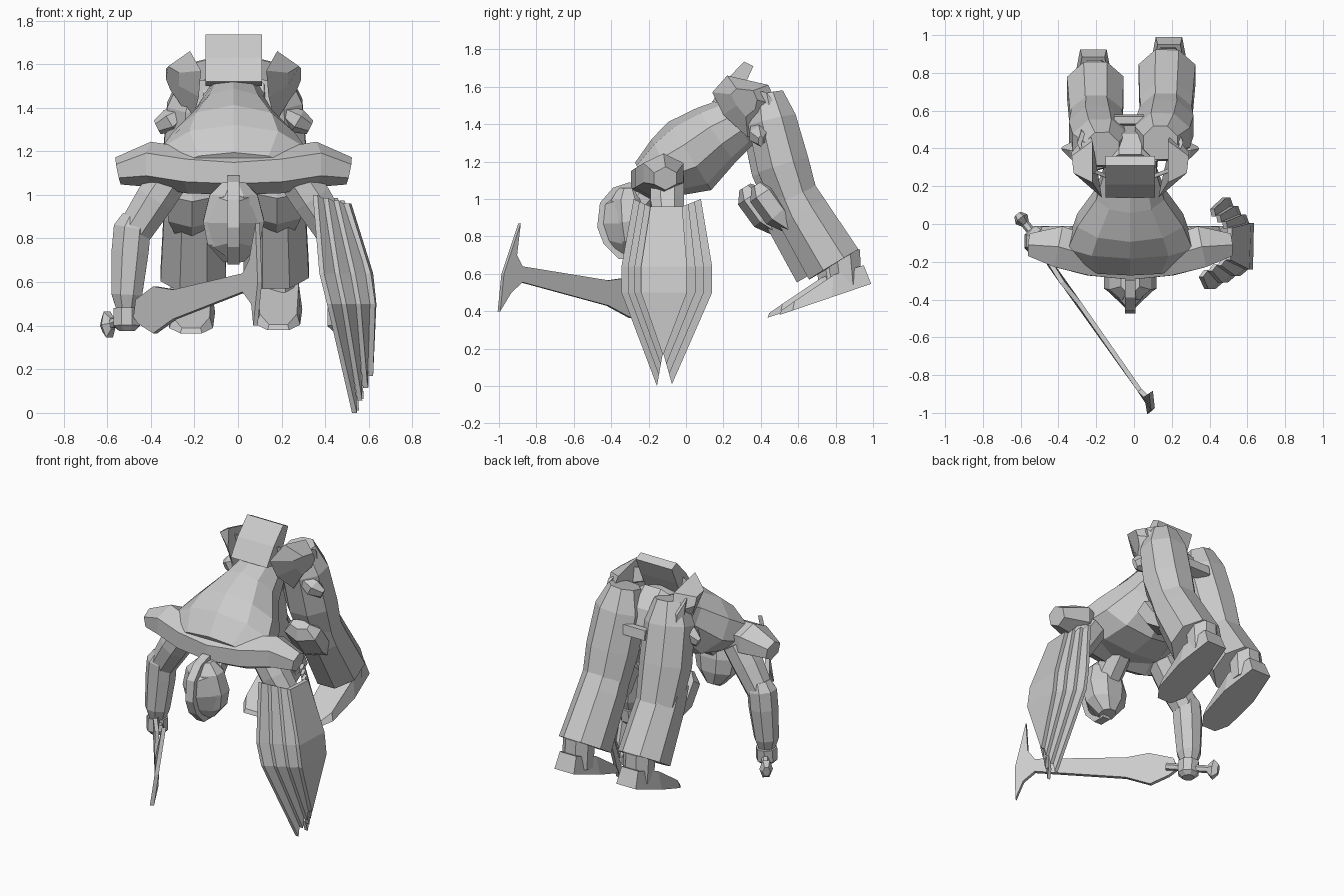
import bpy, bmesh, math
from mathutils import Vector as V

X, Y, Z = V((1, 0, 0)), V((0, 1, 0)), V((0, 0, 1))


def build(name, verts, faces):
    bm = bmesh.new()
    vs = [bm.verts.new(v) for v in verts]
    for f in faces:
        bm.faces.new([vs[i] for i in f])
    bmesh.ops.remove_doubles(bm, verts=bm.verts[:], dist=0.0005)
    bmesh.ops.recalc_face_normals(bm, faces=bm.faces[:])
    me = bpy.data.meshes.new(name)
    bm.to_mesh(me)
    bm.free()
    ob = bpy.data.objects.new(name, me)
    bpy.context.collection.objects.link(ob)
    return ob


def loft(name, rings, n=8, ref=X):
    """Rings are (x, y, z, radius along ref, radius across)."""
    c = [V(r[:3]) for r in rings]
    verts, faces, k = [], [], len(rings)
    g = 1 / math.cos(math.pi / n)
    for i, r in enumerate(rings):
        t = (c[min(i + 1, k - 1)] - c[max(i - 1, 0)]).normalized()
        u = (ref - t * ref.dot(t)).normalized()
        v = t.cross(u)
        for j in range(n):
            a = 2 * math.pi * (j + .5) / n
            verts.append(c[i] + u * r[3] * g * math.cos(a) + v * r[4] * g * math.sin(a))
    for i in range(k - 1):
        for j in range(n):
            j2 = (j + 1) % n
            faces.append((i*n + j, i*n + j2, i*n + n + j2, i*n + n + j))
    faces += [tuple(range(n)), tuple(range((k - 1) * n, k * n))]
    return build(name, verts, faces)


def dome(name, rim, inner):
    """Closed solid between an outer outline and a matching inner outline."""
    n = len(rim)
    faces = [tuple(range(n)), tuple(range(n, 2 * n))]
    faces += [(j, (j + 1) % n, n + (j + 1) % n, n + j) for j in range(n)]
    return build(name, [V(p) for p in rim + inner], faces)


def plate(name, pts, off):
    off = V(off) / 2
    return dome(name, [V(p) - off for p in pts], [V(p) + off for p in pts])


def strip(name, a, b, off):
    k = len(a)
    off = V(off)
    verts = a + b + [p + off for p in a] + [p + off for p in b]
    faces = []
    for i in range(k - 1):
        faces += [(i, i+1, k+i+1, k+i), (2*k+i, 2*k+i+1, 3*k+i+1, 3*k+i),
                  (i, i+1, 2*k+i+1, 2*k+i), (k+i, k+i+1, 3*k+i+1, 3*k+i)]
    faces += [(0, k, 3*k, 2*k), (k-1, 2*k-1, 4*k-1, 3*k-1)]
    return build(name, verts, faces)


def side(s, rings, dx=-.02, dy=0, dz=0):
    return [(s * r[0] + dx, r[1] + dy, r[2] + dz, *r[3:]) for r in rings]


# Torso, neck and shoulder yoke
loft("torso", [(-.02, .42, 1.47, .14, .08), (-.02, .28, 1.41, .14, .14), (-.02, .16, 1.34, .18, .17),
               (-.02, .02, 1.23, .28, .205), (-.02, -.11, 1.17, .33, .16), (-.02, -.23, 1.11, .26, .09)], 10)
loft("pelvis", [(-.02, .3, 1.47, .14, .12), (-.02, .4, 1.4, .15, .1), (-.02, .46, 1.28, .08, .07)])
loft("neck", [(-.02, -.15, 1.1, .08, .08), (-.02, -.3, .92, .08, .08)])
half = [(.53, -.11, 1.11, .06, .055), (.38, -.12, 1.14, .11, .09), (.2, -.175, 1.11, .1, .09)]
loft("shoulder_yoke", side(-1, half) + [(-.02, -.21, 1.1, .085, .085)] + side(1, half[::-1]), 6, Y)

# Helmet with pointed visor and crest
loft("helmet", [(-.02, -.31, 1.06, .05, .05), (-.02, -.31, 1.0, .11, .09), (-.02, -.3, .88, .14, .1),
                (-.02, -.29, .78, .12, .09), (-.02, -.27, .7, .05, .05)])
dome("visor", [(-.02, -.33, 1.06), (.085, -.34, 1.0), (.115, -.34, .87), (.075, -.34, .76),
               (-.02, -.34, .69), (-.115, -.34, .76), (-.155, -.34, .87), (-.125, -.34, 1.0)],
     [(-.02, -.4, 1.03), (0, -.44, .97), (0, -.45, .87), (0, -.42, .78),
      (-.02, -.4, .73), (-.04, -.42, .78), (-.04, -.45, .87), (-.04, -.44, .97)])
plate("helmet_crest", [(-.02, y, z) for y, z in
      [(-.24, 1.05), (-.3, 1.09), (-.39, 1.06), (-.46, .98), (-.475, .85), (-.44, .76), (-.36, .68),
       (-.28, .68)]], (.055, 0, 0))

# Waist plate and seat tab
plate("waist_plate", [(-.02, y, z) for y, z in
      [(.14, 1.52), (.21, 1.63), (.31, 1.735), (.36, 1.71), (.31, 1.6), (.26, 1.5)]], (.26, 0, 0))
plate("seat_tab", [(-.02, y, z) for y, z in [(.53, 1.38), (.57, 1.38), (.58, 1.32), (.52, 1.3)]],
      (.17, 0, 0))

for s, tag in ((1, "left"), (-1, "right")):
    # Hip guards with belt wrap and side pouch
    rim = [(.15, .14, 1.57), (.2, .22, 1.66), (.2, .44, 1.61), (.22, .49, 1.5),
           (.2, .44, 1.4), (.19, .33, 1.33), (.16, .2, 1.45)]
    inner = [(.25, .24, 1.56), (.3, .27, 1.59), (.31, .36, 1.58), (.31, .38, 1.53),
             (.29, .37, 1.48), (.26, .32, 1.44), (.25, .27, 1.5)]
    dome(tag + "_hip_guard", side(s, rim), side(s, inner))
    belt = [V(p) for p in side(s, [(.12, .24, 1.62), (.2, .27, 1.6), (.26, .42, 1.57), (.24, .48, 1.5)])]
    strip(tag + "_belt", belt, [p - Z * .09 + Y * .02 for p in belt], (.02 * s, .01, 0))
    loft(tag + "_side_pouch", side(s, [(.2, .38, 1.4, .03, .02), (.29, .39, 1.34, .05, .05),
                                       (.35, .4, 1.31, .012, .03)]), 6, Y)

    # Leg: thigh, knee guard and flared shin
    dy, dz = (0, 0) if s > 0 else (-.065, -.015)
    dx = .0 if s > 0 else -.03
    loft(tag + "_thigh", side(s, [(.14, .43, 1.56, .09, .09), (.15, .46, 1.42, .145, .13),
         (.165, .52, 1.18, .15, .14), (.17, .6, .95, .13, .12)], dx, dy / 2, dz))
    loft(tag + "_shin", side(s, [(.17, .55, 1.07, .13, .12), (.17, .62, .93, .14, .14),
         (.175, .79, .65, .15, .155)], dx, dy, dz))
    loft(tag + "_knee_guard", side(s, [(.18, .38, 1.08, .06, .03), (.18, .41, 1.03, .11, .07),
         (.18, .49, .92, .11, .07), (.18, .59, .83, .07, .03)], dx, dy, dz), 6)

    # Boot: flat eight-sided sole sloping up to a narrower top and ankle
    slope = lambda y: .38 + (y - .5) * .34
    base = [(a, b) for a, b in ((.05, .5), (.1, .57), (.11, .78), (.07, .99))]
    base += [(-a, b) for a, b in base[::-1]]
    rise = [.025, .05, .12, .1]
    tops = [(a * .85 + .185, b + (.01 if b < .8 else -.04), slope(b) + h)
            for (a, b), h in zip(base, rise + rise[::-1])]
    dome(tag + "_boot", side(s, [(a + .185, b, slope(b)) for a, b in base], dx, dy, dz),
         side(s, tops, dx, dy, dz))
    loft(tag + "_ankle", side(s, [(.18, .84, .72, .09, .09), (.18, .86, .54, .09, .08)], dx, dy, dz))

    # Arm: upper arm, elbow cuff, forearm and fist
    loft(tag + "_upper_arm", side(s, [(.28, -.1, 1.1, .09, .09), (.36, -.1, .98, .09, .09),
         (.45, -.09, .84, .075, .08)]), 8, Y)
    loft(tag + "_forearm", side(s, [(.45, -.09, .9, .06, .06), (.465, -.09, .85, .08, .085),
         (.475, -.09, .74, .08, .085), (.49, -.1, .54, .07, .07), (.49, -.1, .48, .05, .05)]), 8, Y)
    loft(tag + "_fist", side(s, [(.49, -.1, .48, .06, .06), (.49, -.105, .4, .06, .06),
         (.49, -.105, .375, .035, .035)]), 8, Y)

# Weapon: grip, pommel and flat blade with a crescent end
loft("weapon_grip", [(-.59, .02, .405, .02, .02), (-.42, -.2, .46, .02, .02)], 6, Z)
loft("weapon_pommel", [(-.615, .05, .4, .03, .02), (-.595, .025, .405, .06, .035),
                       (-.575, 0, .41, .025, .02)], 6, Z)
profile = [(-.47, -.15, .44), (-.45, -.21, .41), (-.38, -.3, .365), (-.29, -.42, .43), (.03, -.88, .555),
           (.07, -.94, .5), (.08, -1.0, .4), (.1, -.98, .6), (.09, -.89, .87), (.06, -.91, .7),
           (.03, -.88, .64), (-.29, -.42, .565), (-.38, -.31, .58), (-.46, -.18, .52)]
plate("weapon_blade", profile, (.02, .014, 0))

# Shield: lapped strips either side of a centre panel, edges run top to tip
front = ([(.365, -.28, 1.0), (.395, -.345, .64), (.43, -.345, .5), (.545, -.155, .0)],
         [(.51, -.19, .96), (.61, -.24, .64), (.63, -.24, .5), (.62, -.125, .17)])
back = ([(.425, .08, 1.0), (.49, .14, .64), (.51, .14, .5), (.555, -.075, .01)],
        [(.52, -.02, .96), (.62, .005, .64), (.635, .005, .5), (.62, -.12, .17)])
for tag, (outer, inner) in (("front", front), ("back", back)):
    line = lambda t: [V(a).lerp(V(b), t) for a, b in zip(outer, inner)]
    for i in range(3):
        lap = [p - X * .03 for p in line((i + 1) / 3 + .06)]
        strip(f"shield_{tag}_strip_{i + 1}", line(i / 3), lap, (-.022, 0, 0))
strip("shield_centre", [V(p) for p in front[1]], [V(p) for p in back[1]], (-.025, 0, 0))
